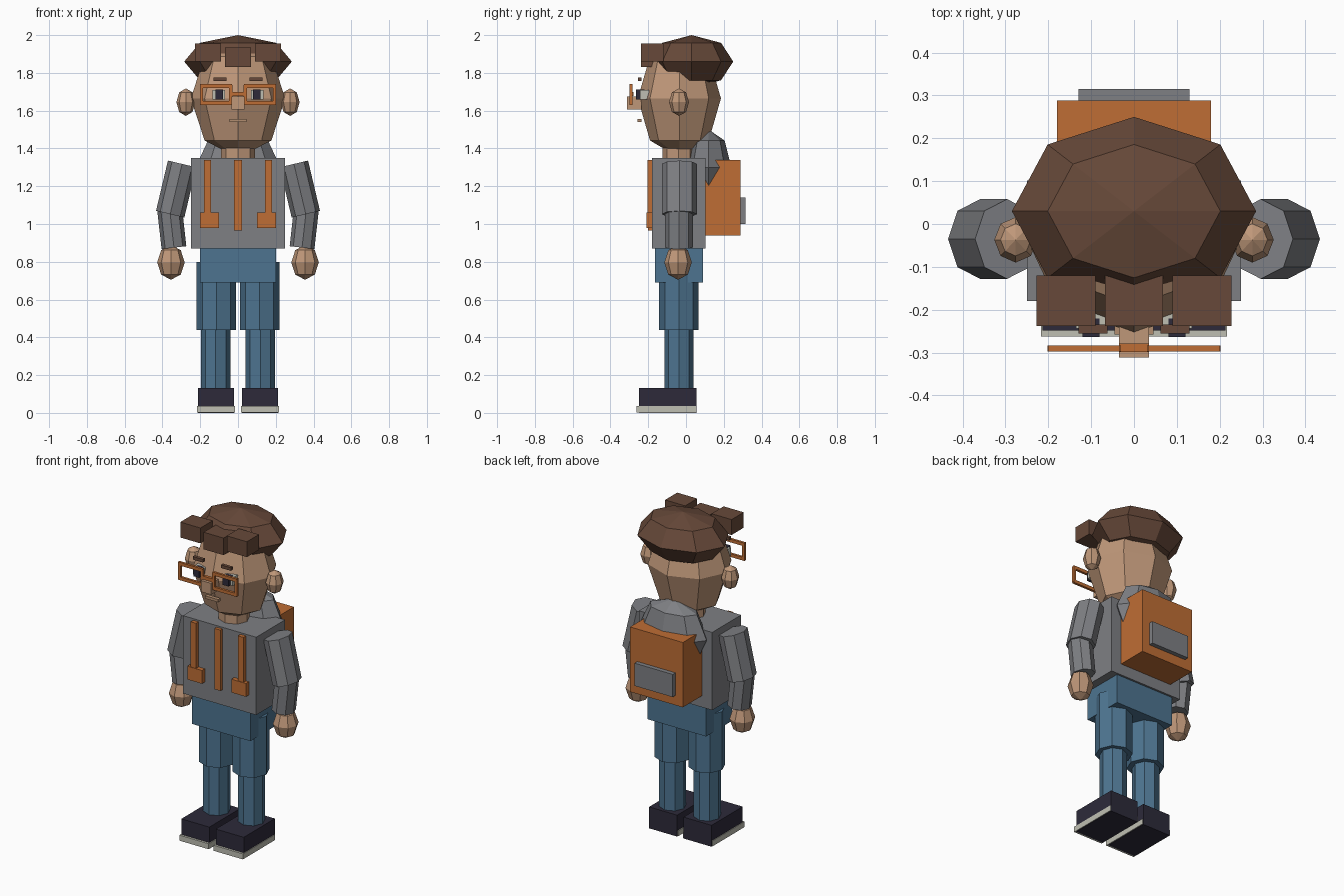
import bpy, bmesh, math
from mathutils import Matrix, Vector

if "Cube" in bpy.data.objects:
    bpy.data.objects.remove(bpy.data.objects["Cube"])


def material(name, rgb):
    m = bpy.data.materials.new(name)
    m.diffuse_color = (*rgb, 1)
    m.use_nodes = True
    m.node_tree.nodes["Principled BSDF"].inputs["Base Color"].default_value = m.diffuse_color
    return m


SKIN = material("skin", (0.52, 0.31, 0.19))
LIP = material("lip tan", (0.45, 0.27, 0.16))
HAIR = material("dark brown", (0.135, 0.066, 0.041))
GREY = material("jacket grey", (0.21, 0.215, 0.23))
ORANGE = material("orange", (0.52, 0.155, 0.035))
BLUE = material("denim blue", (0.075, 0.175, 0.28))
DARK = material("shoe black", (0.026, 0.023, 0.042))
SOLE = material("off white", (0.52, 0.52, 0.45))


def finish(bm, name, mat):
    mesh = bpy.data.meshes.new(name)
    bmesh.ops.recalc_face_normals(bm, faces=bm.faces)
    bm.to_mesh(mesh)
    bm.free()
    mesh.materials.append(mat)
    obj = bpy.data.objects.new(name, mesh)
    bpy.context.collection.objects.link(obj)
    return obj


def box(name, mat, x, y, z):
    """Box between (min, max) pairs on each axis."""
    bm = bmesh.new()
    centre = Vector([(a + b) / 2 for a, b in (x, y, z)])
    size = [abs(b - a) for a, b in (x, y, z)]
    bmesh.ops.create_cube(bm, size=1, matrix=Matrix.Translation(centre) @ Matrix.Diagonal((*size, 1)))
    return finish(bm, name, mat)


def ball(name, mat, centre, radii):
    """Eight-sided low-poly ellipsoid."""
    bm = bmesh.new()
    bmesh.ops.create_uvsphere(bm, u_segments=8, v_segments=4, radius=1,
                              matrix=Matrix.Translation(centre) @ Matrix.Diagonal((*radii, 1)))
    return finish(bm, name, mat)


def limb(name, mat, top, bottom, rx, ry):
    """Eight-sided oval cylinder between two points in the xz plane."""
    top, bottom = Vector(top), Vector(bottom)
    axis = top - bottom
    bm = bmesh.new()
    place = (Matrix.Translation((top + bottom) / 2)
             @ Matrix.Rotation(math.atan2(axis.x, axis.z), 4, 'Y')
             @ Matrix.Diagonal((rx, ry, axis.length, 1)))
    bmesh.ops.create_cone(bm, cap_ends=True, segments=8, radius1=1, radius2=1, depth=1, matrix=place)
    return finish(bm, name, mat)


def side_box(name, mat, s, x, y, z):
    """Box given for the +x side, mirrored when s is -1."""
    return box(name, mat, sorted((s * x[0], s * x[1])), y, z)


# Body
box("torso", GREY, (-0.25, 0.25), (-0.18, 0.102), (0.87, 1.35))
box("hips", BLUE, (-0.2, 0.2), (-0.165, 0.09), (0.69, 0.88))
limb("neck", SKIN, (0, -0.04, 1.43), (0, -0.04, 1.32), 0.09, 0.085)
ball("hood", GREY, (0, 0.12, 1.30), (0.225, 0.12, 0.20))
box("zip", ORANGE, (-0.02, 0.02), (-0.2, -0.17), (0.965, 1.34))

# Backpack
box("backpack", ORANGE, (-0.18, 0.18), (0.1, 0.288), (0.94, 1.34))
box("backpack_pocket", GREY, (-0.13, 0.13), (0.28, 0.315), (1.0, 1.14))

# Head
ball("head", SKIN, (0, -0.035, 1.665), (0.25, 0.22, 0.315))
ball("hair_cap", HAIR, (0, 0.03, 1.86), (0.285, 0.22, 0.14))
box("fringe_middle", HAIR, (-0.068, 0.068), (-0.238, -0.12), (1.83, 1.935))
box("nose", SKIN, (-0.035, 0.035), (-0.312, -0.235), (1.605, 1.675))
box("mouth", LIP, (-0.045, 0.045), (-0.258, -0.235), (1.54, 1.557))
box("glasses_bridge", ORANGE, (-0.035, 0.035), (-0.299, -0.279), (1.678, 1.698))

for s, side in ((-1, "left"), (1, "right")):
    # Legs and shoes
    limb("thigh_" + side, BLUE, (s * 0.115, -0.038, 0.80), (s * 0.115, -0.038, 0.44), 0.105, 0.105)
    limb("shin_" + side, BLUE, (s * 0.118, -0.038, 0.46), (s * 0.118, -0.038, 0.12), 0.077, 0.077)
    side_box("shoe_" + side, DARK, s, (0.022, 0.213), (-0.248, 0.055), (0.0, 0.132))
    side_box("sole_" + side, SOLE, s, (0.017, 0.217), (-0.262, 0.053), (0.002, 0.036))

    # Arms
    limb("upper_arm_" + side, GREY, (s * 0.296, -0.035, 1.318), (s * 0.359, -0.035, 1.052), 0.077, 0.093)
    limb("forearm_" + side, GREY, (s * 0.362, -0.038, 1.08), (s * 0.339, -0.038, 0.875), 0.066, 0.074)
    ball("hand_" + side, SKIN, (s * 0.355, -0.042, 0.797), (0.073, 0.073, 0.092))

    # Straps
    side_box("strap_" + side, ORANGE, s, (0.143, 0.18), (-0.205, -0.17), (1.04, 1.34))
    side_box("strap_pocket_" + side, ORANGE, s, (0.1, 0.2), (-0.208, -0.17), (0.98, 1.062))

    # Face
    ball("ear_" + side, SKIN, (s * 0.276, -0.037, 1.645), (0.05, 0.053, 0.073))
    side_box("fringe_" + side, HAIR, s, (0.09, 0.227), (-0.238, -0.12), (1.86, 1.955))
    side_box("eyebrow_" + side, HAIR, s, (0.062, 0.13), (-0.255, -0.235), (1.756, 1.775))
    side_box("eye_white_" + side, SOLE, s, (0.068, 0.135), (-0.244, -0.195), (1.66, 1.71))
    side_box("pupil_" + side, DARK, s, (0.08, 0.12), (-0.264, -0.22), (1.66, 1.712))

    # Glasses rim made of four bars
    depth = (-0.298, -0.283)
    for i, z in enumerate(((1.63, 1.65), (1.72, 1.74))):
        side_box(f"rim_bar_{side}_{i}", ORANGE, s, (0.033, 0.2), depth, z)
    for i, x in enumerate(((0.03, 0.048), (0.184, 0.202))):
        side_box(f"rim_post_{side}_{i}", ORANGE, s, x, depth, (1.635, 1.735))
